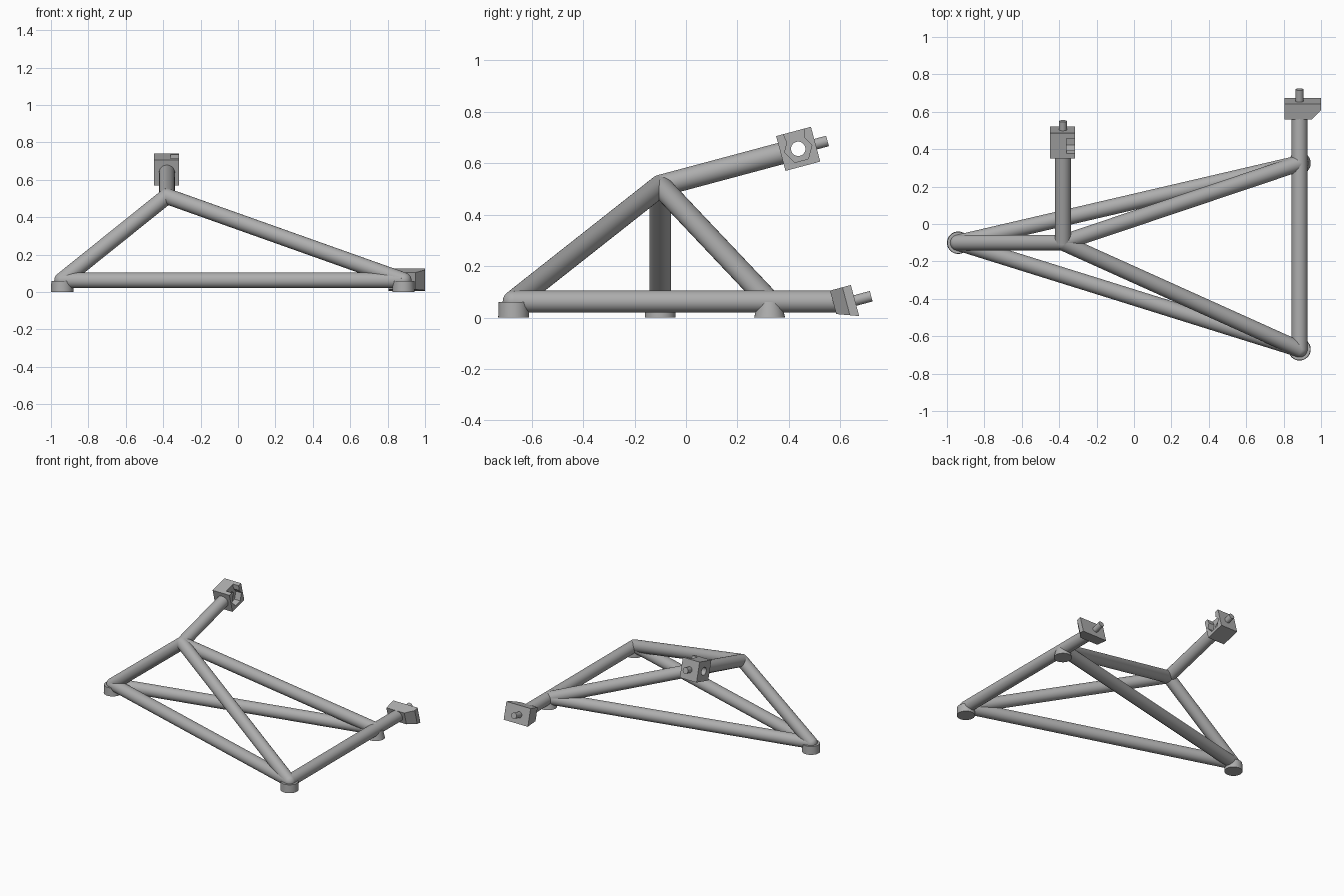
import bpy, bmesh, math
from mathutils import Vector, Matrix

cube = bpy.data.objects.get("Cube")
if cube:
    bpy.data.objects.remove(cube, do_unlink=True)

grey = bpy.data.materials.new("steel grey")
grey.use_nodes = True
grey.diffuse_color = (0.42, 0.42, 0.42, 1)
grey.node_tree.nodes["Principled BSDF"].inputs["Base Color"].default_value = grey.diffuse_color

TUBE = 0.0425
TILT = Matrix.Rotation(math.radians(15), 4, 'X')


def finish(name, bm, smooth=False, matrix=None):
    bmesh.ops.recalc_face_normals(bm, faces=bm.faces)
    mesh = bpy.data.meshes.new(name)
    bm.to_mesh(mesh)
    bm.free()
    mesh.materials.append(grey)
    ob = bpy.data.objects.new(name, mesh)
    bpy.context.collection.objects.link(ob)
    if matrix:
        ob.matrix_world = matrix
    if smooth:
        bpy.ops.object.select_all(action='DESELECT')
        ob.select_set(True)
        bpy.context.view_layer.objects.active = ob
        bpy.ops.object.shade_smooth_by_angle(angle=math.radians(35))
    return ob


def rod(name, a, b, r1=TUBE, r2=None, sides=32, smooth=True):
    a, b = Vector(a), Vector(b)
    bm = bmesh.new()
    bmesh.ops.create_cone(bm, cap_ends=True, segments=sides, radius1=r1,
                          radius2=r1 if r2 is None else r2, depth=(b - a).length)
    turn = (b - a).to_track_quat('Z', 'Y').to_matrix().to_4x4()
    return finish(name, bm, smooth, Matrix.Translation((a + b) / 2) @ turn)


def prism(name, low, high, matrix=None):
    """Solid between two matching outlines."""
    bm = bmesh.new()
    lo, hi = ([bm.verts.new(p) for p in ring] for ring in (low, high))
    bm.faces.new(lo)
    bm.faces.new(hi)
    n = len(lo)
    for i in range(n):
        bm.faces.new((lo[i], lo[(i + 1) % n], hi[(i + 1) % n], hi[i]))
    return finish(name, bm, False, matrix)


def cut(target, cutter):
    cutter.hide_render = True
    cutter.hide_viewport = True
    mod = target.modifiers.new(cutter.name, 'BOOLEAN')
    mod.operation = 'DIFFERENCE'
    mod.solver = 'EXACT'
    mod.object = cutter


# Frame joints
right = Vector((-0.94, -0.10, 0.0625))
front = Vector((0.885, -0.67, 0.0625))
back = Vector((0.885, 0.325, 0.0625))
apex = Vector((-0.38, -0.10, 0.512))
arm_dir = TILT.to_3x3() @ Vector((0, 1, 0))
upper = apex + arm_dir * 0.555
lower = Vector((0.885, 0.657, 0.066))

# Tubes and rounded joints
rod("front_base_tube", right, front)
rod("back_base_tube", right, back)
rod("right_brace", right, apex)
rod("front_brace", front, apex)
rod("back_brace", back, apex)
rod("side_rail", front, (0.885, 0.60, 0.0625))
rod("upper_arm", apex, apex + arm_dir * 0.50)
for name, p in (("right", right), ("front", front), ("back", back), ("apex", apex)):
    bm = bmesh.new()
    bmesh.ops.create_uvsphere(bm, u_segments=32, v_segments=16, radius=TUBE)
    finish(name + "_joint", bm, True, Matrix.Translation(p))

# Feet
for name, p, top in (("right", right, 0.058), ("front", front, 0.058), ("back", back, 0.046)):
    rod(name + "_foot", (p.x, p.y, 0), (p.x, p.y, 0.06), 0.06, top)

# Upper clamp: square block with a hexagonal pocket open at the top
frame = Matrix.Translation(upper) @ TILT
square = [(-0.07, -0.07), (0.07, -0.07), (0.07, 0.07), (-0.07, 0.07)]
block = prism("upper_clamp", [(-0.07, y, z) for y, z in square],
              [(0.065, y, z) for y, z in square], frame)
hexagon = [(0.055 * math.cos(i * math.pi / 3), 0.055 * math.sin(i * math.pi / 3))
           for i in range(6)]
cut(block, prism("pocket_cutter", [(0.02, y, z) for y, z in hexagon],
                 [(0.1, y, z) for y, z in hexagon], frame))
slot = [(-0.028, 0.0), (0.028, 0.0), (0.045, 0.09), (-0.045, 0.09)]
cut(block, prism("slot_cutter", [(0.02, y, z) for y, z in slot],
                 [(0.1, y, z) for y, z in slot], frame))
cut(block, rod("hole_cutter", upper + Vector((-0.2, 0, 0)), upper + Vector((0.2, 0, 0)), 0.028))
rod("upper_bolt", upper + arm_dir * 0.06, upper + arm_dir * 0.118, 0.021, sides=24)

# Lower clamp: tapered wedge with a straight back plate
frame = Matrix.Translation(lower) @ TILT


def section(y, x, bottom):
    return [(-0.08, y, bottom), (x, y, bottom), (x, y, 0.0625), (-0.08, y, 0.0625)]


prism("lower_clamp", section(-0.084, 0.065, -0.032), section(-0.034, 0.115, -0.05), frame)
prism("lower_clamp_plate", section(-0.034, 0.115, -0.05), section(0, 0.115, -0.0625), frame)
rod("lower_bolt", lower - arm_dir * 0.01, lower + arm_dir * 0.065, 0.021, sides=24)
